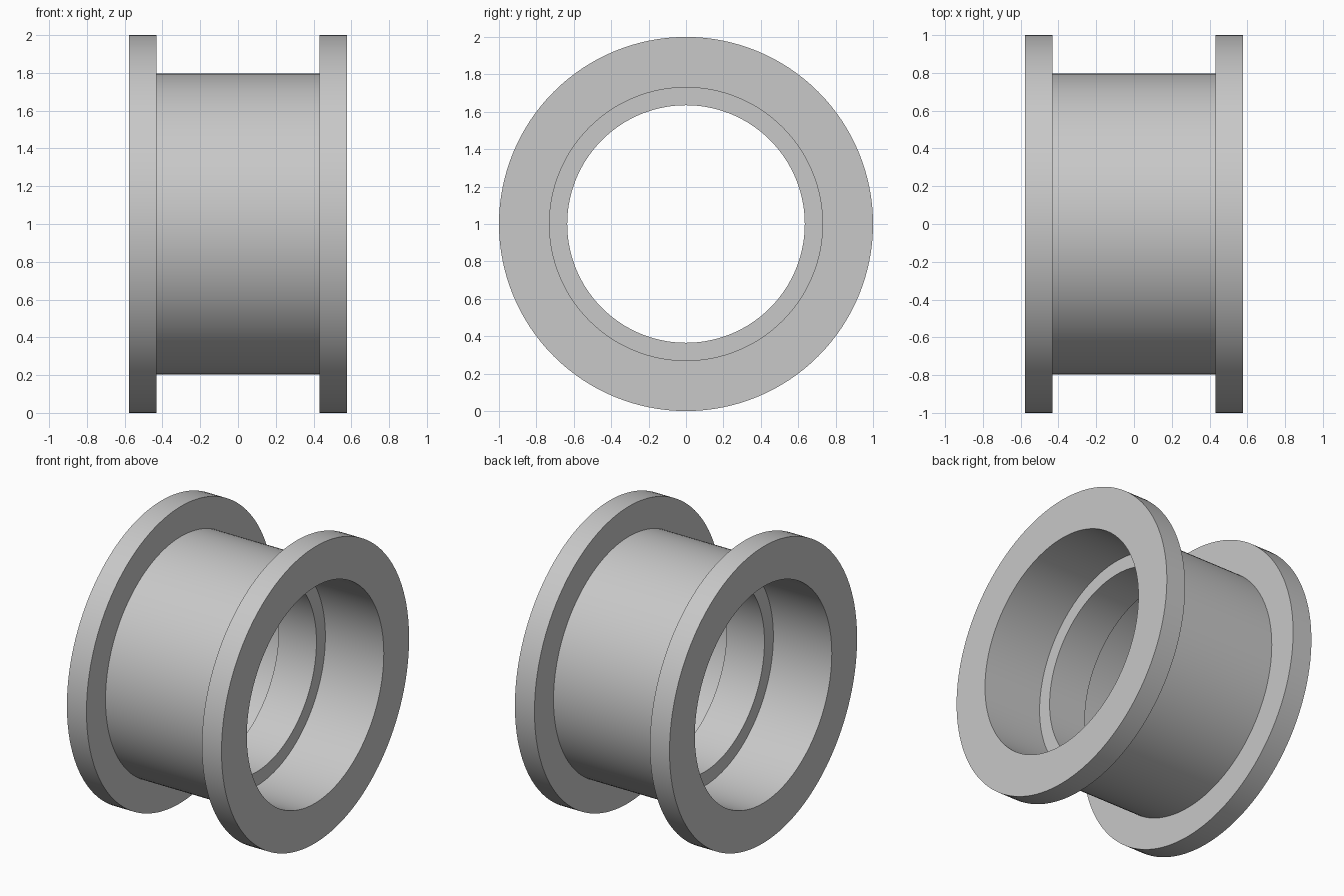
import bpy, bmesh, math
from mathutils import Vector

cube = bpy.data.objects.get("Cube")
if cube:
    bpy.data.objects.remove(cube, do_unlink=True)

SEGMENTS = 128
FLANGE_R, BARREL_R, BORE_R, RIB_R = 1.0, 0.797, 0.73, 0.635
END_X, FLANGE_X, RIB_X = 0.577, 0.431, 0.141

# Plain grey metal
grey = bpy.data.materials.new("grey metal")
grey.use_nodes = True
colour = (0.58, 0.58, 0.58, 1)
grey.diffuse_color = colour
grey.node_tree.nodes["Principled BSDF"].inputs["Base Color"].default_value = colour

# Half of the wall section (x along the axis, radius), mirrored into a closed loop
half = [(RIB_X, RIB_R), (RIB_X, BORE_R), (END_X, BORE_R),
        (END_X, FLANGE_R), (FLANGE_X, FLANGE_R), (FLANGE_X, BARREL_R)]
profile = half + [(-x, r) for x, r in reversed(half)]

# Revolve the section about the x axis: barrel, two flanges, stepped bore
bm = bmesh.new()
verts = [bm.verts.new((x, 0, r)) for x, r in profile]
edges = [bm.edges.new((a, b)) for a, b in zip(verts, verts[1:] + verts[:1])]
bmesh.ops.spin(bm, geom=verts + edges, cent=(0, 0, 0), axis=(1, 0, 0),
               angle=math.tau, steps=SEGMENTS, use_merge=True)
bmesh.ops.remove_doubles(bm, verts=bm.verts, dist=0.0001)
bmesh.ops.translate(bm, verts=bm.verts, vec=Vector((0, 0, FLANGE_R)))
bmesh.ops.recalc_face_normals(bm, faces=bm.faces)

mesh = bpy.data.meshes.new("flanged_sleeve")
bm.to_mesh(mesh)
bm.free()
mesh.materials.append(grey)
sleeve = bpy.data.objects.new("flanged_sleeve", mesh)
bpy.context.collection.objects.link(sleeve)

# Smooth round walls, crisp shoulders
bpy.ops.object.select_all(action="DESELECT")
sleeve.select_set(True)
bpy.context.view_layer.objects.active = sleeve
bpy.ops.object.shade_smooth_by_angle(angle=math.radians(30))
